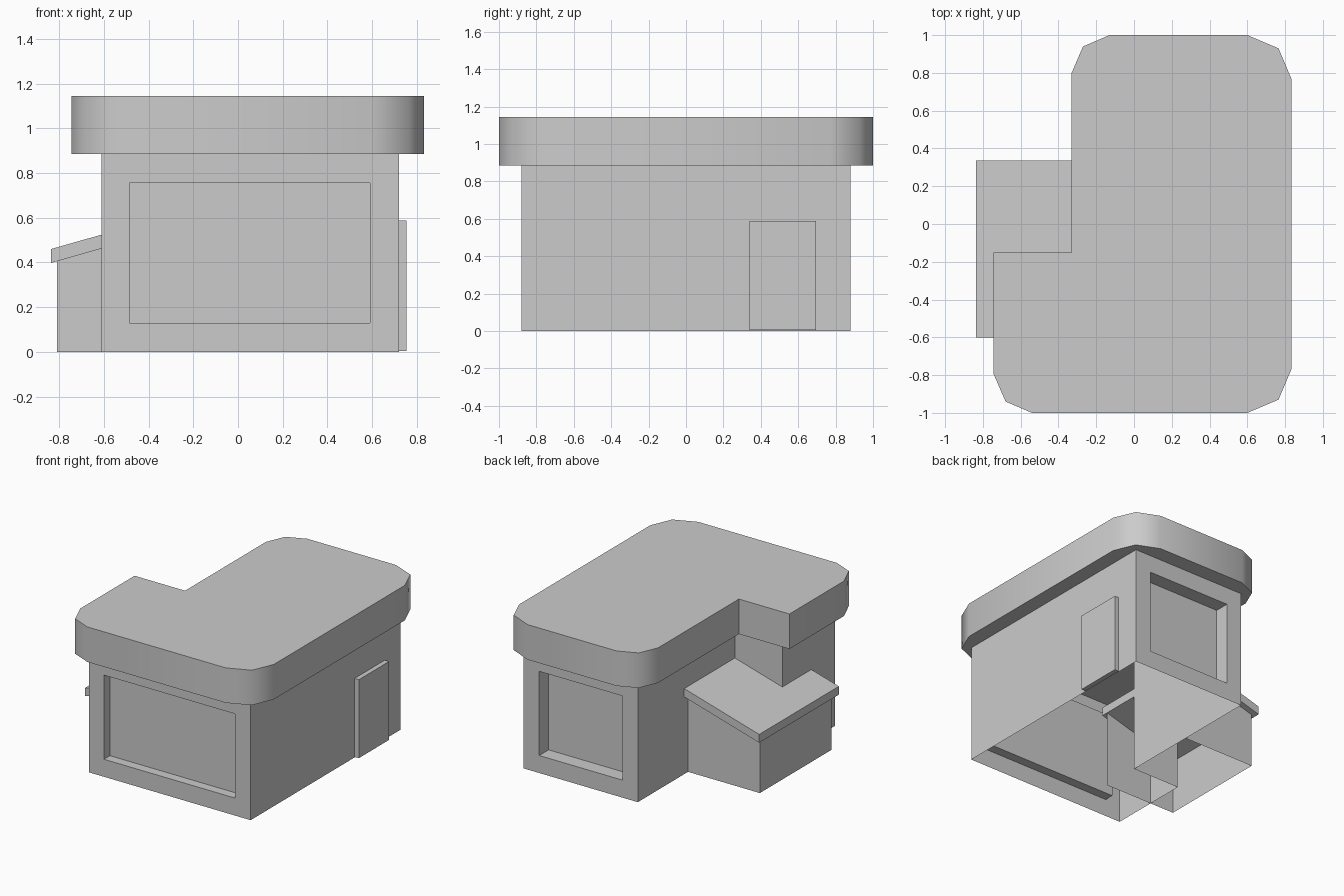
import bpy, math
from mathutils import Vector

if "Cube" in bpy.data.objects:
    bpy.data.objects.remove(bpy.data.objects["Cube"])


def make(name, verts, faces):
    mesh = bpy.data.meshes.new(name)
    mesh.from_pydata([tuple(v) for v in verts], [], faces)
    mesh.update()
    obj = bpy.data.objects.new(name, mesh)
    bpy.context.collection.objects.link(obj)
    return obj


def prism(name, outline, bottom, top):
    """Closed solid over a counter-clockwise outline; bottom/top give z at x."""
    n = len(outline)
    verts = [(x, y, bottom(x)) for x, y in outline] + [(x, y, top(x)) for x, y in outline]
    faces = [(i, (i + 1) % n, (i + 1) % n + n, i + n) for i in range(n)]
    faces += [tuple(reversed(range(n))), tuple(range(n, 2 * n))]
    return make(name, verts, faces)


def rect(x0, x1, y0, y1):
    return [(x0, y0), (x1, y0), (x1, y1), (x0, y1)]


def walls(name, path, top, closed, windows={}):
    """Thin walls along a path; windows = {wall: (x from, x to, z0, z1, depth)}."""
    verts, faces = [], []
    for i in range(len(path) if closed else len(path) - 1):
        (ax, ay), (bx, by) = path[i], path[(i + 1) % len(path)]
        b = len(verts)
        verts += [(ax, ay, 0), (bx, by, 0), (bx, by, top(bx)), (ax, ay, top(ax))]
        if i not in windows:
            faces.append((b, b + 1, b + 2, b + 3))
            continue
        # frame ring, reveal ring and recessed pane
        x0, x1, z0, z1, depth = windows[i]
        inward = Vector((ay - by, bx - ax, 0)).normalized() * depth
        hole = [Vector(p) for p in ((x0, ay, z0), (x1, ay, z0), (x1, ay, z1), (x0, ay, z1))]
        verts += hole + [p + inward for p in hole]
        for r in (b, b + 4):
            faces += [(r + k, r + (k + 1) % 4, r + 4 + (k + 1) % 4, r + 4 + k) for k in range(4)]
        faces.append((b + 8, b + 9, b + 10, b + 11))
    return make(name, verts, faces)


EAVE, TOP = 0.885, 1.145

# L-shaped main walls with recessed front and back windows
walls("main_walls",
      [(-0.61, -0.88), (0.72, -0.88), (0.72, 0.88), (-0.22, 0.88), (-0.22, -0.26), (-0.61, -0.26)],
      lambda x: EAVE, True,
      {0: (-0.485, 0.59, 0.13, 0.755, 0.07), 2: (0.59, -0.095, 0.13, 0.755, 0.11)})

# Flat roof slab with rounded outer corners
roof = prism("roof",
             [(-0.745, -0.15), (-0.745, -0.79), (-0.68, -0.94), (-0.54, -1.0),
              (0.60, -1.0), (0.765, -0.93), (0.833, -0.77),
              (0.833, 0.77), (0.765, 0.93), (0.60, 1.0),
              (-0.13, 1.0), (-0.27, 0.94), (-0.33, 0.80), (-0.33, -0.15)],
             lambda x: EAVE, lambda x: TOP)
bpy.context.view_layer.objects.active = roof
roof.select_set(True)
bpy.ops.object.shade_smooth_by_angle(angle=math.radians(50))


# Lean-to annex and its sloped roof
def slope(x):
    return 0.398 + 0.285 * (x + 0.836)


walls("annex_walls", [(-0.22, 0.29), (-0.81, 0.29), (-0.81, -0.55), (-0.22, -0.55)], slope, False)
prism("annex_roof", rect(-0.836, -0.22, -0.60, 0.335), slope, lambda x: slope(x) + 0.062)

# Side door
prism("door", rect(0.72, 0.755, 0.34, 0.695), lambda x: 0.004, lambda x: 0.587)
